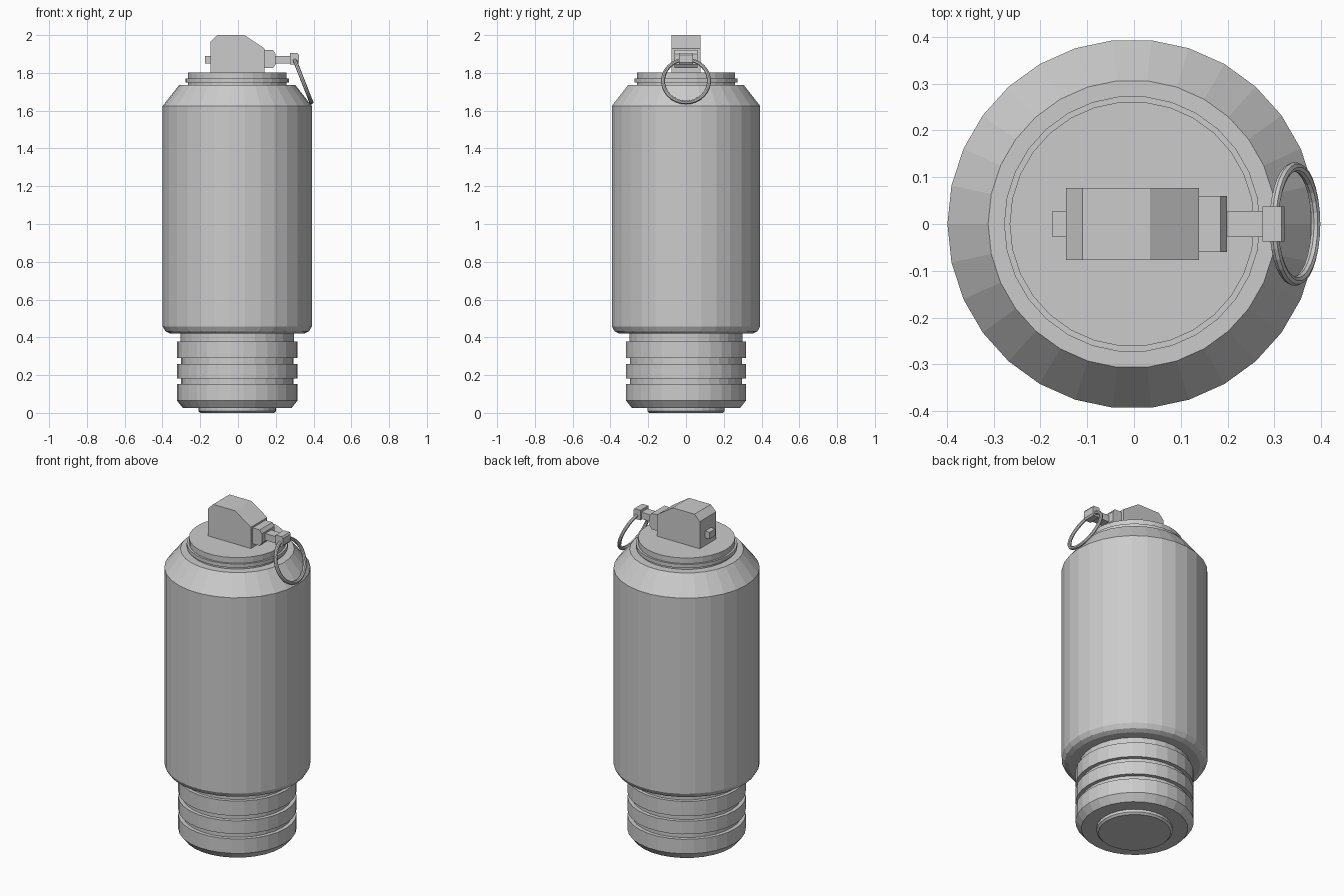
import bpy, bmesh, math
from mathutils import Matrix

if "Cube" in bpy.data.objects:
    bpy.data.objects.remove(bpy.data.objects["Cube"])

CX = -0.004   # axis of the turned parts
SIDES = 30


def finish(name, bm):
    bmesh.ops.recalc_face_normals(bm, faces=bm.faces)
    me = bpy.data.meshes.new(name)
    bm.to_mesh(me)
    bm.free()
    ob = bpy.data.objects.new(name, me)
    bpy.context.collection.objects.link(ob)
    return ob


def turned(name, profile):
    """Closed faceted solid from (radius, z) points, bottom to top."""
    bm = bmesh.new()
    rings = []
    for r, z in profile:
        rings.append([bm.verts.new((CX + r * math.cos(2 * math.pi * i / SIDES),
                                    r * math.sin(2 * math.pi * i / SIDES), z))
                      for i in range(SIDES)])
    for a, b in zip(rings, rings[1:]):
        for i in range(SIDES):
            j = (i + 1) % SIDES
            bm.faces.new((a[i], a[j], b[j], b[i]))
    bm.faces.new(rings[0][::-1])
    bm.faces.new(rings[-1])
    return finish(name, bm)


def slab(name, outline, half):
    """Side outline in (x, z), extruded from -half to +half in y."""
    bm = bmesh.new()
    face = bm.faces.new([bm.verts.new((x, -half, z)) for x, z in outline])
    out = bmesh.ops.extrude_face_region(bm, geom=[face])
    for v in out["geom"]:
        if isinstance(v, bmesh.types.BMVert):
            v.co.y = half
    return finish(name, bm)


def box(name, x0, x1, z0, z1, half):
    return slab(name, [(x0, z0), (x1, z0), (x1, z1), (x0, z1)], half)


# Grooved base: three bands on a narrower core
base = [(0.195, 0), (0.206, 0.01), (0.206, 0.026), (0.288, 0.026), (0.32, 0.066)]
for top, nxt in ((0.152, 0.182), (0.26, 0.29)):
    base += [(0.32, top), (0.298, top), (0.298, nxt), (0.32, nxt)]
base += [(0.32, 0.378), (0.30, 0.378), (0.30, 0.425)]
turned("grooved_base", base)

# Main canister and cap
turned("canister", [(0.355, 0.42), (0.38, 0.432), (0.395, 0.458),
                    (0.395, 1.625), (0.308, 1.735)])
turned("cap", [(0.262, 1.73), (0.262, 1.748), (0.274, 1.748),
               (0.274, 1.77), (0.262, 1.77), (0.262, 1.803)])

# Fuse head with sloped top
slab("fuse_head", [(-0.145, 1.80), (0.139, 1.80), (0.139, 1.93),
                   (0.034, 2.0), (-0.11, 2.0), (-0.145, 1.965)], 0.077)

# Safety pin running through the head
box("pin_tail", -0.174, -0.14, 1.85, 1.89, 0.028)
slab("pin_collar", [(0.135, 1.825), (0.185, 1.825), (0.199, 1.845),
                    (0.199, 1.9), (0.185, 1.92), (0.135, 1.92)], 0.06)
box("pin_rod", 0.19, 0.285, 1.85, 1.89, 0.028)
slab("pin_eye", [(0.275, 1.845), (0.315, 1.845), (0.322, 1.855),
                 (0.322, 1.895), (0.315, 1.905), (0.275, 1.905)], 0.037)

# Pull ring hanging outward
bpy.ops.mesh.primitive_torus_add(
    major_radius=0.122, minor_radius=0.0105, major_segments=30, minor_segments=8,
    location=(0.344, 0, 1.757), rotation=(0, math.radians(68.5), 0))
bpy.context.object.name = "pull_ring"
